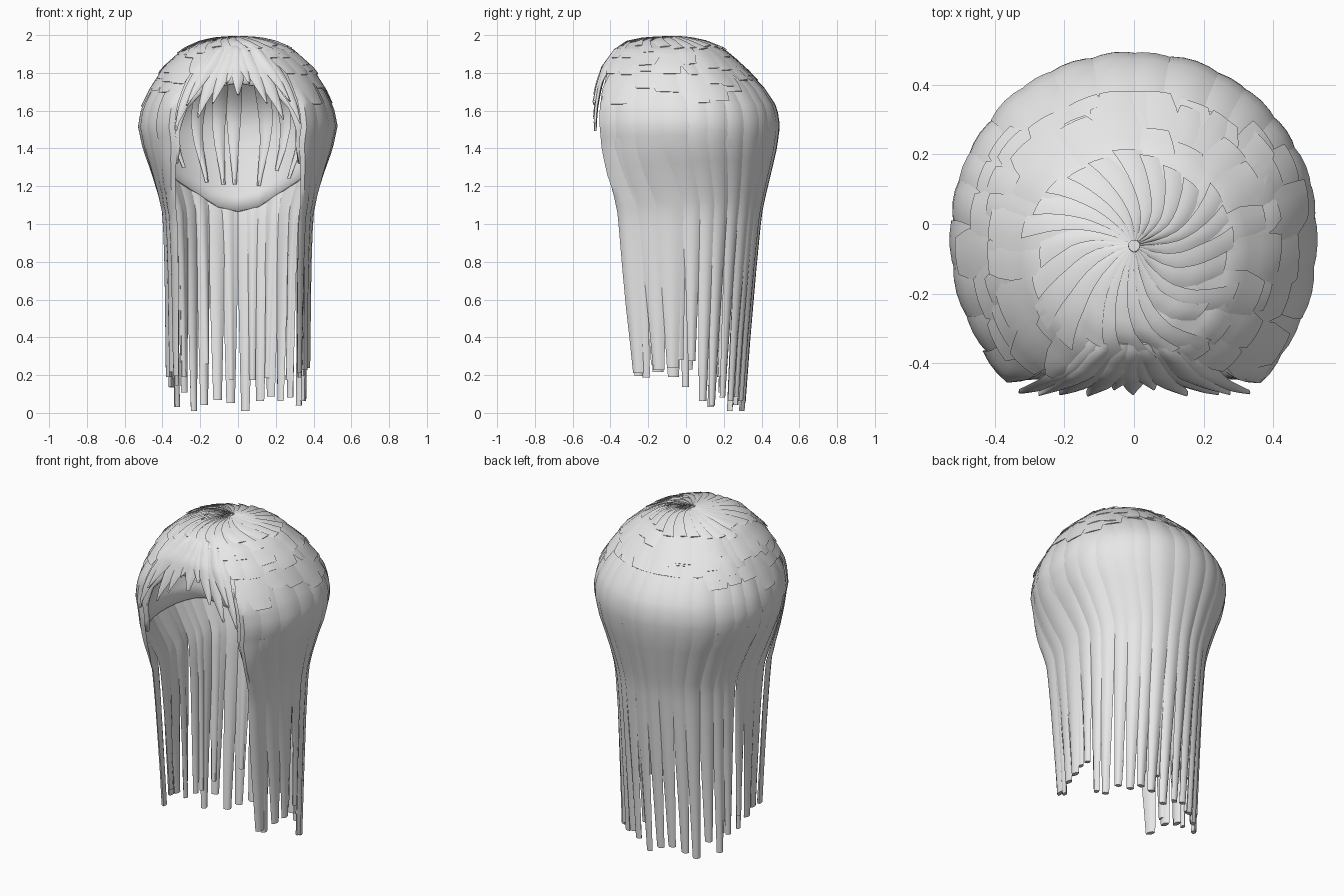
import bpy, bmesh, math, random
from mathutils import Vector

if "Cube" in bpy.data.objects:
    bpy.data.objects.remove(bpy.data.objects["Cube"])

random.seed(4)
hair = bpy.data.materials.new("light_grey_hair")
hair.diffuse_color = (0.8, 0.8, 0.8, 1)
hair.use_nodes = True
hair.node_tree.nodes["Principled BSDF"].inputs["Base Color"].default_value = hair.diffuse_color

# Hair silhouette from crown to tips: height, half width, front depth, back depth, centre y
ROWS = [(1.993, .004, -.064, -.056, -.06), (1.983, .12, -.22, .03, -.06),
        (1.963, .20, -.31, .11, -.06), (1.92, .295, -.37, .21, -.06),
        (1.82, .40, -.43, .32, -.04), (1.72, .465, -.45, .42, -.02),
        (1.62, .515, -.46, .485, 0), (1.52, .535, -.46, .501, 0),
        (1.40, .510, -.45, .485, 0), (1.28, .465, -.425, .457, 0),
        (1.15, .425, -.39, .426, 0), (1.05, .403, -.37, .405, 0),
        (.80, .393, -.35, .38, 0), (.40, .388, -.315, .345, 0), (0, .383, -.285, .315, 0)]


def lerp(a, b, t):
    return a + (b - a) * t


def ramp(x, pts):
    """Piecewise linear lookup."""
    for (x0, y0), (x1, y1) in zip(pts, pts[1:]):
        if x <= x1:
            return lerp(y0, y1, max(0, (x - x0) / (x1 - x0)))
    return pts[-1][1]


def row_of(z):
    return -ramp(-z, [(-r[0], -i) for i, r in enumerate(ROWS)])


def surface(phi, v, off):
    """Point on the silhouette; phi in degrees from the front, v is a row number."""
    v = min(max(v, 0), len(ROWS) - 1.001)
    i = int(v)
    z, rx, yf, yb, yc = (lerp(a, b, v - i) for a, b in zip(ROWS[i], ROWS[i + 1]))
    low = min(1, max(0, (1.42 - z) / .32))
    phi = (phi + 180) % 360 - 180
    phi += math.copysign(low * 15 * min(1, (180 - abs(phi)) / 142), phi)  # face gap widens below
    s, c = math.sin(math.radians(phi)), math.cos(math.radians(phi))
    k = min(1, (2 - z) / .35)
    n = 2 + .2 * k if c > 0 else 2
    r = (abs(s) ** n + abs(c) ** n) ** (-1 / n)
    deep = 1 + .3 * k + .35 * low
    y = yc + (yf - yc) * deep * c * r if c > 0 else yc - (yb - yc) * c * r
    p = Vector((rx * s * r, max(y, yf), z))  # flattened face side
    return p + (p - Vector((0, 0, min(z, 1.45)))).normalized() * off


def lock(bm, phi0, phi1, z0, z1, half, off, thick, n=12, tilt=0):
    """Lens-section lock; half, off and thick are functions of 0..1 along it."""
    v0, v1 = row_of(z0), row_of(z1)
    rings = []
    for k in range(n + 1):
        t = k / n
        phi, v, h, o, th = lerp(phi0, phi1, t), lerp(v0, v1, t), half(t), off(t), thick(t)
        ring = [(u, o - th * .5 * u * u + tilt * u) for u in (-1, -.5, 0, .5, 1)]
        ring += [(u, o - th * (1 - .5 * u * u) + tilt * u) for u in (.5, 0, -.5)]
        rings.append([bm.verts.new(surface(phi + u * h, v, d)) for u, d in ring])
    for a, b in zip(rings, rings[1:]):
        for j in range(8):
            bm.faces.new((a[j], a[j - 1], b[j - 1], b[j]))
    bm.faces.new(rings[0])
    bm.faces.new(rings[-1][::-1])


def finish(name, bm, angle=40):
    bmesh.ops.recalc_face_normals(bm, faces=bm.faces)
    me = bpy.data.meshes.new(name)
    bm.to_mesh(me)
    bm.free()
    me.materials.append(hair)
    me.shade_smooth()
    me.set_sharp_from_angle(angle=math.radians(angle))
    ob = bpy.data.objects.new(name, me)
    bpy.context.collection.objects.link(ob)
    return ob


def const(x):
    return lambda t: x


# Base cap with an arched face opening and a lower edge falling to the nape
EDGE = [(0, 1.76), (15, 1.74), (26, 1.69), (32, 1.62), (36, 1.5), (38, 1.32),
        (115, 1.28), (145, 1.16), (162, 1.09), (180, 1.065)]
bm = bmesh.new()
angles = [0, 8, 15, 21, 26, 29, 32, 34, 36, 37, 38] + list(range(45, 181, 9))
angles += [-a for a in angles[-2:0:-1]]
cols = [[bm.verts.new(surface(a, lerp(.3, row_of(ramp(abs(a), EDGE)), k / 14), -.026))
         for k in range(15)] for a in angles]
for i, a in enumerate(cols):
    b = cols[(i + 1) % len(cols)]
    for k in range(14):
        bm.faces.new((a[k], a[k + 1], b[k + 1], b[k]))
bm.faces.new([c[0] for c in cols])
cap = finish("base_cap", bm)
mod = cap.modifiers.new("thickness", 'SOLIDIFY')
mod.thickness = .016
mod.offset = 0

# Long outer locks around sides and back
bm = bmesh.new()
count, first = 22, 46
step = (360 - 2 * first) / (count - 1)
for i in range(count):
    phi = first + i * step
    side = min(phi, 360 - phi)
    tip = random.uniform(.19, .28) if side < 88 else random.uniform(.03, .14)
    if i in (10, 14):
        tip = .01
    split = (row_of(1.08) - row_of(1.9)) / (row_of(tip) - row_of(1.9))
    wide = step * random.uniform(.58, .66)
    low = random.uniform(0, .008)
    lock(bm, phi, phi + random.uniform(-2, 2), 1.9, tip,
         lambda t: wide if t < split else lerp(wide, 4, ((t - split) / (1 - split)) ** 1.6),
         lambda t: -low, lambda t: lerp(.012, .03, t * t), 24, random.uniform(-.003, .003))
finish("long_outer_locks", bm)

# Thinner locks beneath the outer layer
bm = bmesh.new()
for i in range(12):
    phi = 54 + i * 252 / 11
    lock(bm, phi, phi + random.uniform(-5, 5), 1.45, random.uniform(.1, .28),
         lambda t: lerp(8, 3, t), lambda t: lerp(-.008, -.018, t),
         lambda t: lerp(.012, .025, t), 16)
finish("long_under_locks", bm)

# Short pointed locks hanging inside the back
bm = bmesh.new()
for x, tip in ((-.3, 1.3), (-.19, 1.22), (-.09, 1.21), (-.02, 1.21), (.13, 1.2), (.22, 1.28), (.3, 1.24)):
    phi = 180 - math.degrees(math.asin(x / .42))
    lock(bm, phi, phi, 1.92, tip, lambda t: lerp(6.5, 1.6, t ** 1.5),
         lambda t: lerp(-.028, -.048, t), const(.02), 12)
finish("inner_back_locks", bm)

# Overlapping short layers on the dome: count, first angle, tip height, lift
bm = bmesh.new()
for count, start, tip, lift in ((18, 44, 1.67, .003), (20, 34, 1.76, .006), (18, 20, 1.83, .008)):
    span = 360 - 2 * start
    for i in range(count):
        phi = start + span * (i + .5) / count
        z = tip + random.uniform(-.05, .05)
        if 130 < phi < 230:
            z = max(z, 1.76)
        w = span / count * random.uniform(.6, .85)
        lock(bm, phi - 8, phi + random.uniform(-3, 3), 1.975, z,
             lambda t: w * (1 if t < .75 else lerp(1, .55, (t - .75) / .25)),
             lambda t: lerp(-.004, lift, t), lambda t: lerp(.012, .005, t), 9,
             random.uniform(-.006, .006))
finish("short_dome_layers", bm)

# Twisted blades of the crown swirl
bm = bmesh.new()
for i in range(24):
    phi = i * 360 / 24
    lock(bm, phi, phi + 34, 1.992, random.uniform(1.89, 1.94),
         lambda t: lerp(12, 8, t), lambda t: lerp(.002, .008, t), const(.007), 8, .006)
finish("crown_swirl", bm)

# Parted fringe: root angle, tip angle and tip height
bm = bmesh.new()
for i, (root, phi, tip) in enumerate((
        (-25, -35, 1.49), (-19, -29, 1.62), (-13, -22, 1.56), (-7, -14, 1.63), (-2, -7, 1.73),
        (0, 0, 1.67), (2, 7, 1.73), (7, 16, 1.63), (13, 25, 1.55), (19, 30, 1.64), (25, 35, 1.53))):
    lock(bm, root, phi, 1.94, tip,
         lambda t: lerp(8, 6.5, t / .45) if t < .45 else lerp(6.5, .7, (t - .45) / .55),
         lambda t: lerp(.002, .034, t) + .005 * (i % 2), lambda t: lerp(.034, .014, t), 12,
         .006 if phi < 0 else -.006)
finish("front_fringe", bm)
